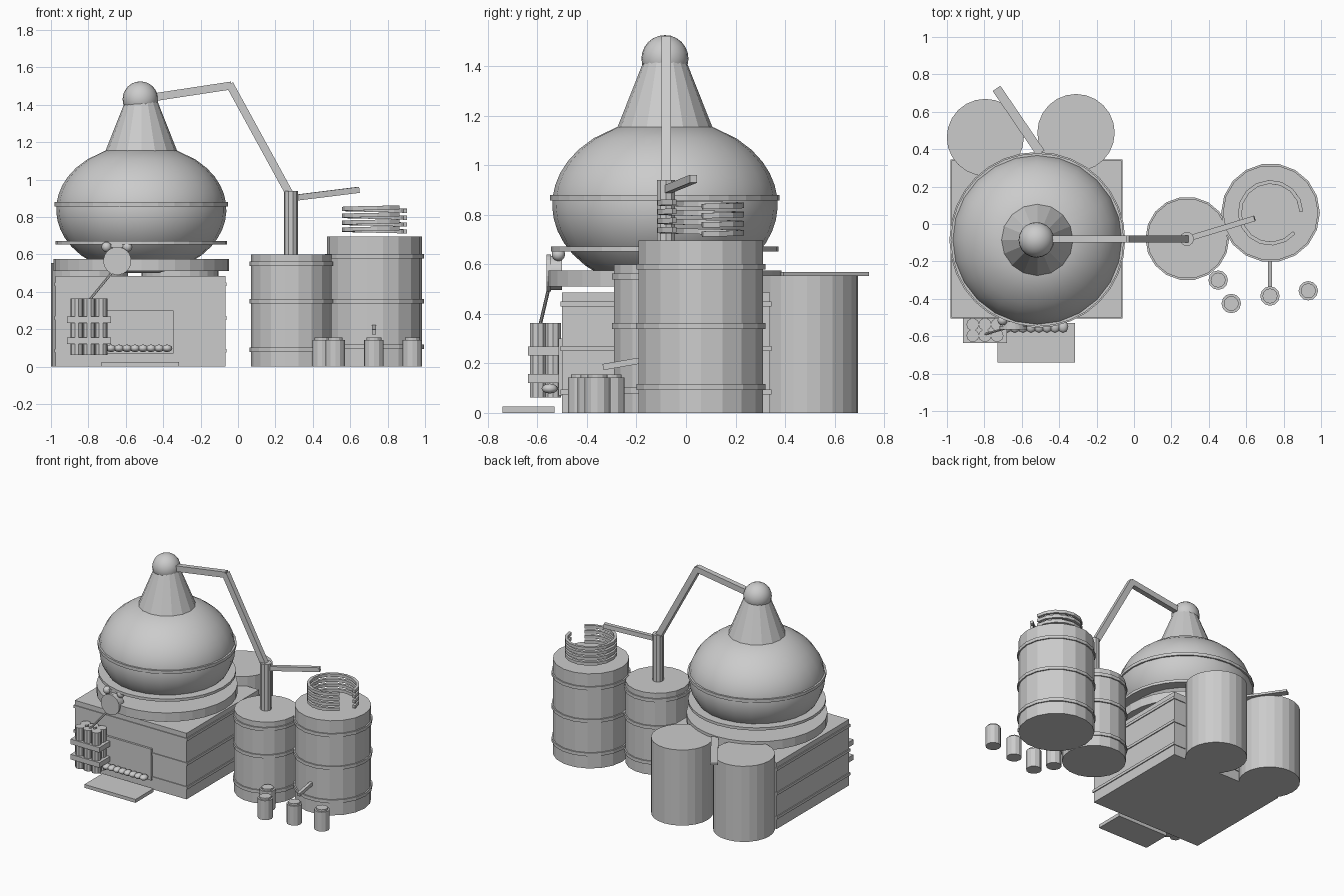
import bpy, bmesh, math
from mathutils import Vector

cube = bpy.data.objects.get("Cube")
if cube:
    bpy.data.objects.remove(cube)

grey = bpy.data.materials.new("plain_grey")
grey.use_nodes = True
GREY = (0.6, 0.6, 0.6, 1)
grey.diffuse_color = GREY
grey.node_tree.nodes["Principled BSDF"].inputs["Base Color"].default_value = GREY


def finish(name, bm, smooth=None):
    bmesh.ops.recalc_face_normals(bm, faces=bm.faces)
    mesh = bpy.data.meshes.new(name)
    bm.to_mesh(mesh)
    bm.free()
    mesh.materials.append(grey)
    ob = bpy.data.objects.new(name, mesh)
    bpy.context.collection.objects.link(ob)
    if smooth:
        bpy.ops.object.select_all(action="DESELECT")
        ob.select_set(True)
        bpy.context.view_layer.objects.active = ob
        bpy.ops.object.shade_smooth_by_angle(angle=math.radians(smooth))
    return ob


def box(name, lo, hi):
    bm = bmesh.new()
    bmesh.ops.create_cube(bm, size=1)
    lo, hi = Vector(lo), Vector(hi)
    for v in bm.verts:
        v.co = (lo + hi) / 2 + v.co * (hi - lo)
    return finish(name, bm)


def lathe(name, x, y, profile, sides, smooth=None, closed=False):
    """Spin (radius, height) points about a vertical axis."""
    bm = bmesh.new()
    rings = []
    for r, z in profile:
        rings.append([bm.verts.new((x + r * math.cos(math.tau * i / sides),
                                    y + r * math.sin(math.tau * i / sides), z))
                      for i in range(sides)])
    pairs = list(zip(rings, rings[1:]))
    if closed:
        pairs.append((rings[-1], rings[0]))
    else:
        bm.faces.new(rings[0])
        bm.faces.new(rings[-1])
    for a, b in pairs:
        for i in range(sides):
            j = (i + 1) % sides
            bm.faces.new((a[i], a[j], b[j], b[i]))
    return finish(name, bm, smooth)


def hoop(name, x, y, inner, outer, z0, z1, sides):
    return lathe(name, x, y, [(inner, z0), (outer, z0), (outer, z1), (inner, z1)],
                 sides, closed=True)


def sweep(name, path, width, height, sides=4, smooth=None):
    """Carry a box or round section along a path."""
    bm = bmesh.new()
    path = [Vector(p) for p in path]
    rings = []
    for i, p in enumerate(path):
        t = (path[min(i + 1, len(path) - 1)] - path[max(i - 1, 0)]).normalized()
        side = t.cross(Vector((0, 0, 1))).normalized()
        up = side.cross(t)
        k = 1 / math.cos(math.pi / 4) if sides == 4 else 1
        ring = []
        for n in range(sides):
            a = math.tau * (n + 0.5) / sides
            ring.append(bm.verts.new(p + side * math.cos(a) * k * width / 2
                                     + up * math.sin(a) * k * height / 2))
        rings.append(ring)
    for a, b in zip(rings, rings[1:]):
        for n in range(sides):
            m = (n + 1) % sides
            bm.faces.new((a[n], a[m], b[m], b[n]))
    bm.faces.new(rings[0])
    bm.faces.new(rings[-1])
    return finish(name, bm, smooth)


def ball(name, centre, radii, u=16, v=10):
    bm = bmesh.new()
    bmesh.ops.create_uvsphere(bm, u_segments=u, v_segments=v, radius=1)
    for p in bm.verts:
        p.co = Vector(centre) + p.co * Vector(radii)
    return finish(name, bm, 60)


# Firebox with raised seams between its boards
box("firebox", (-0.975, -0.5, 0), (-0.068, 0.34, 0.485))
for z in (0.085, 0.26, 0.44):
    box("board_seam", (-0.982, -0.506, z - 0.01), (-0.061, 0.346, z + 0.01))
box("fire_door", (-0.72, -0.515, 0.07), (-0.345, -0.5, 0.3))
box("hearth_slab", (-0.73, -0.74, 0), (-0.315, -0.53, 0.025))
for i in range(8):
    ball("ember", (-0.68 + i * 0.043, -0.55, 0.098), (0.028, 0.033, 0.02), 8, 6)

# Pot, its rings and the neck
PX, PY = -0.517, -0.085
lathe("pot_base", PX, PY, [(0.47, 0.51), (0.47, 0.575)], 32)
pot = []
for i in range(15):
    z = -0.34 + 0.655 * i / 14
    pot.append((0.455 * math.sqrt(1 - (z / 0.347) ** 2), 0.84 + z))
lathe("pot", PX, PY, pot, 24, 40)
hoop("pot_band", PX, PY, 0.44, 0.463, 0.857, 0.88, 32)
hoop("pot_flange", PX, PY, 0.36, 0.459, 0.652, 0.672, 32)
lathe("neck", PX, PY, [(0.195, 1.145), (0.082, 1.43)], 16)
ball("neck_ball", (PX - 0.005, PY, 1.43), (0.095, 0.095, 0.095), 20, 12)

# Vapour pipes
sweep("upper_pipe", [(PX, -0.08, 1.43), (-0.035, -0.08, 1.503)], 0.038, 0.042)
sweep("down_pipe", [(-0.045, -0.08, 1.51), (0.272, -0.08, 0.93)], 0.038, 0.042)
sweep("cross_pipe", [(0.283, -0.08, 0.9), (0.645, 0.03, 0.945)], 0.03, 0.032)
lathe("pipe_column", 0.283, -0.08, [(0.038, 0.6), (0.038, 0.94)], 10)

# Hooped barrels
for x, y, r, top, bands in ((0.285, -0.078, 0.215, 0.6, (0.09, 0.35, 0.55)),
                            (0.73, 0.06, 0.255, 0.695, (0.105, 0.35, 0.59))):
    lathe("barrel", x, y, [(r, 0), (r, top)], 18)
    for z in bands:
        hoop("barrel_hoop", x, y, r - 0.01, r + 0.009, z - 0.012, z + 0.012, 18)

# Cooling coil, open on one side
for turn in range(4):
    path = []
    for i in range(15):
        a = math.radians(2 + 318 * i / 14)
        path.append((0.73 + 0.165 * math.cos(a), 0.06 + 0.165 * math.sin(a),
                     0.722 + 0.037 * turn + 0.018 * i / 14))
    sweep("coil_turn", path, 0.02, 0.022)

# Outlet spout and collecting cups
sweep("spout", [(0.727, -0.18, 0.212), (0.727, -0.335, 0.185)], 0.022, 0.025)
for x, y in ((0.45, -0.3), (0.52, -0.425), (0.727, -0.385), (0.932, -0.357)):
    lathe("cup", x, y, [(0.052, 0), (0.052, 0.142), (0.04, 0.142), (0.04, 0.155)], 12)

# Plain tubs and the plank behind the firebox
lathe("left_tub", -0.31, 0.488, [(0.207, 0), (0.207, 0.555)], 24)
lathe("right_tub", -0.795, 0.463, [(0.206, 0), (0.206, 0.555)], 24)
sweep("plank", [(-0.735, 0.725, 0.56), (-0.5, 0.38, 0.56)], 0.05, 0.016)

# Log bundle held by two slatted bands
for x in (-0.862, -0.797, -0.732):
    for y in (-0.537, -0.597):
        lathe("log", x, y, [(0.034, 0.063), (0.034, 0.363)], 10)
for z in (0.12, 0.232):
    box("log_band", (-0.915, -0.637, z), (-0.68, -0.505, z + 0.037))

# Bell gauge and the poker leaning on it
sweep("gauge", [(-0.645, -0.56, 0.565), (-0.645, -0.5, 0.565)], 0.14, 0.14, 20, 30)
sweep("gauge_rim", [(-0.645, -0.563, 0.565), (-0.645, -0.545, 0.565)], 0.15, 0.15, 20)
for x in (-0.703, -0.592):
    ball("gauge_bell", (x, -0.515, 0.64), (0.027, 0.027, 0.027), 12, 8)
sweep("gauge_bar", [(-0.703, -0.515, 0.645), (-0.592, -0.515, 0.645)], 0.016, 0.016)
sweep("poker", [(-0.8, -0.59, 0.35), (-0.66, -0.55, 0.52)], 0.014, 0.014, 6)
